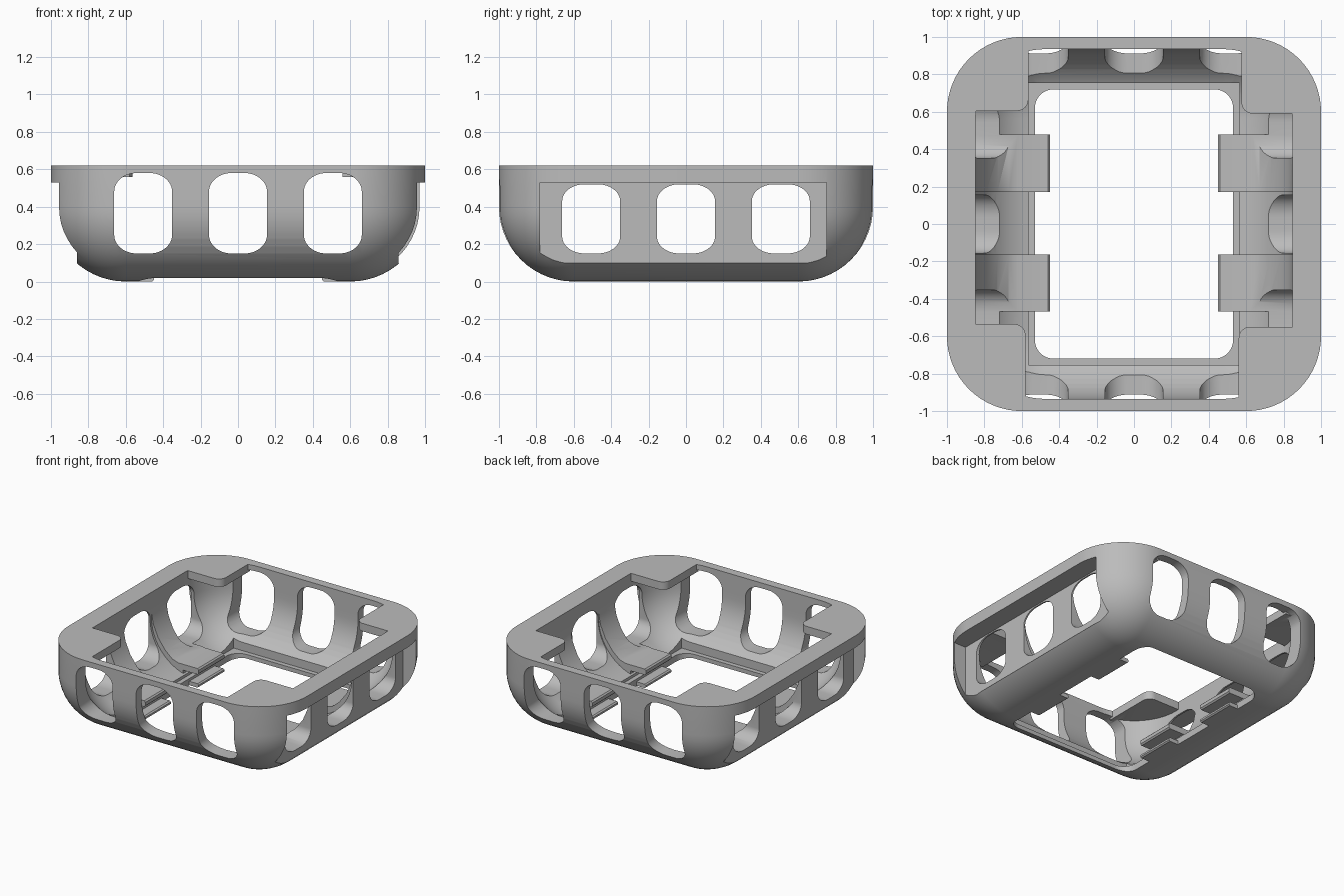
import bpy, bmesh
from math import sin, cos, pi, radians
from mathutils import Vector

if "Cube" in bpy.data.objects:
    bpy.data.objects.remove(bpy.data.objects["Cube"])

grey = bpy.data.materials.new("matte grey")
grey.use_nodes = True
grey.diffuse_color = (0.5, 0.5, 0.5, 1)
grey.node_tree.nodes["Principled BSDF"].inputs["Base Color"].default_value = (0.5, 0.5, 0.5, 1)


def rounded_rect(hx, hy, rx, ry, cx=0, cy=0, n=12):
    """Outline of a rectangle with elliptical corners."""
    pts = []
    for k, (sx, sy) in enumerate(((1, 1), (-1, 1), (-1, -1), (1, -1))):
        for i in range(n + 1):
            a = (k + i / n) * pi / 2
            pts.append((cx + sx * (hx - rx) + rx * cos(a), cy + sy * (hy - ry) + ry * sin(a)))
    return pts


def loft(name, rings):
    """Closed solid through equal-sized rings of 3D points."""
    bm = bmesh.new()
    loops = [[bm.verts.new(p) for p in ring] for ring in rings]
    n = len(loops[0])
    for a, b in zip(loops, loops[1:]):
        for i in range(n):
            j = (i + 1) % n
            bm.faces.new((a[i], a[j], b[j], b[i]))
    bm.faces.new(loops[0][::-1])
    bm.faces.new(loops[-1])
    bmesh.ops.remove_doubles(bm, verts=bm.verts, dist=1e-4)
    bmesh.ops.recalc_face_normals(bm, faces=bm.faces)
    mesh = bpy.data.meshes.new(name)
    bm.to_mesh(mesh)
    bm.free()
    mesh.materials.append(grey)
    obj = bpy.data.objects.new(name, mesh)
    bpy.context.collection.objects.link(obj)
    return obj


def prism(name, outline, lo, hi, axis="z"):
    """Extrude an outline along one axis."""
    place = {"x": lambda u, v, w: (w, u, v),
             "y": lambda u, v, w: (u, w, v),
             "z": lambda u, v, w: (u, v, w)}[axis]
    return loft(name, [[place(u, v, w) for u, v in outline] for w in (lo, hi)])


def tub(name, hx, hy, r, floor, top, n=14):
    """Rounded box with a filleted underside and an open-cut flat top."""
    rings = []
    for i in range(n + 1):
        a = i / n * pi / 2
        inset, z = r * (1 - sin(a)), floor + r * (1 - cos(a))
        rr = r - inset
        rings.append([(x, y, z) for x, y in rounded_rect(hx - inset, hy - inset, rr, rr, n=16)])
    rings.append([(x, y, top) for x, y in rounded_rect(hx, hy, r, r, n=16)])
    return loft(name, rings)


def box(name, x0, x1, y0, y1, z0, z1):
    return prism(name, [(x0, y0), (x1, y0), (x1, y1), (x0, y1)], z0, z1)


def combine(target, tool, operation):
    mod = target.modifiers.new(operation, "BOOLEAN")
    mod.object, mod.operation, mod.solver = tool, operation, "EXACT"
    bpy.context.view_layer.objects.active = target
    bpy.ops.object.modifier_apply(modifier=mod.name)
    bpy.data.objects.remove(tool)


# Hollow shell with a bottom opening and a shallow floor ledge
shell = tub("case_shell", 1, 1, 0.4, 0, 0.62)
combine(shell, tub("cavity", 0.847, 0.935, 0.37, 0.06, 0.7), "DIFFERENCE")
combine(shell, prism("bottom_opening", rounded_rect(0.53, 0.72, 0.1, 0.1), -0.1, 0.3), "DIFFERENCE")
combine(shell, box("floor_ledge", -0.565, 0.565, -0.755, 0.755, 0.05, 0.3), "DIFFERENCE")

# Side recesses under the rim
combine(shell, box("left_recess", 0.858, 1.2, -0.78, 0.75, 0.1, 0.53), "DIFFERENCE")
combine(shell, box("right_recess", -1.2, -0.86, -0.78, 0.78, 0.1, 0.53), "DIFFERENCE")

# Slotted grip tabs: thick upper lip blending into the wall, thin lower lip
upper = [(0.46, 0.1), (0.45, 0.11), (0.45, 0.135), (0.46, 0.145), (0.62, 0.145),
         (0.67, 0.16), (0.73, 0.21), (0.79, 0.29), (0.83, 0.38), (0.85, 0.48),
         (0.853, 0.3), (0.82, 0.12), (0.7, 0.05), (0.58, 0.03), (0.58, 0.1)]
lower = [(0.46, 0), (0.45, 0.008), (0.45, 0.022), (0.46, 0.03), (0.6, 0.03), (0.6, 0)]
for s in (1, -1):
    for y in (0.325, -0.315):
        for outline in (upper, lower):
            flipped = [(s * x, z) for x, z in outline]
            combine(shell, prism("tab", flipped, y - 0.153, y + 0.153, "y"), "UNION")

# Three rounded windows in every wall
for s in (1, -1):
    for c in (-0.507, 0, 0.507):
        tall = rounded_rect(0.155, 0.215, 0.12, 0.1, c, 0.365)
        short = rounded_rect(0.155, 0.185, 0.12, 0.09, c, 0.335)
        combine(shell, prism("window", tall, s * 0.7, s * 1.1, "y"), "DIFFERENCE")
        combine(shell, prism("window", short, s * 0.62, s * 1.1, "x"), "DIFFERENCE")

# Corner plates closing the top corners
for sx, sy, px, py in ((1, 1, 0.575, 0.59), (-1, 1, 0.565, 0.605),
                       (-1, -1, 0.58, 0.535), (1, -1, 0.56, 0.55)):
    r = 0.06
    arc = [(px + r - r * cos(a), py + r - r * sin(a)) for a in (i * pi / 16 for i in range(9))]
    outline = [(px, 0.95)] + arc + [(0.855, py), (0.87, 0.8), (0.75, 0.95)]
    combine(shell, prism("corner_plate", [(sx * x, sy * y) for x, y in outline], 0.56, 0.62), "UNION")

# Smooth curves, crisp edges
bpy.ops.object.select_all(action="DESELECT")
shell.select_set(True)
bpy.context.view_layer.objects.active = shell
bpy.ops.object.shade_smooth_by_angle(angle=radians(30))
